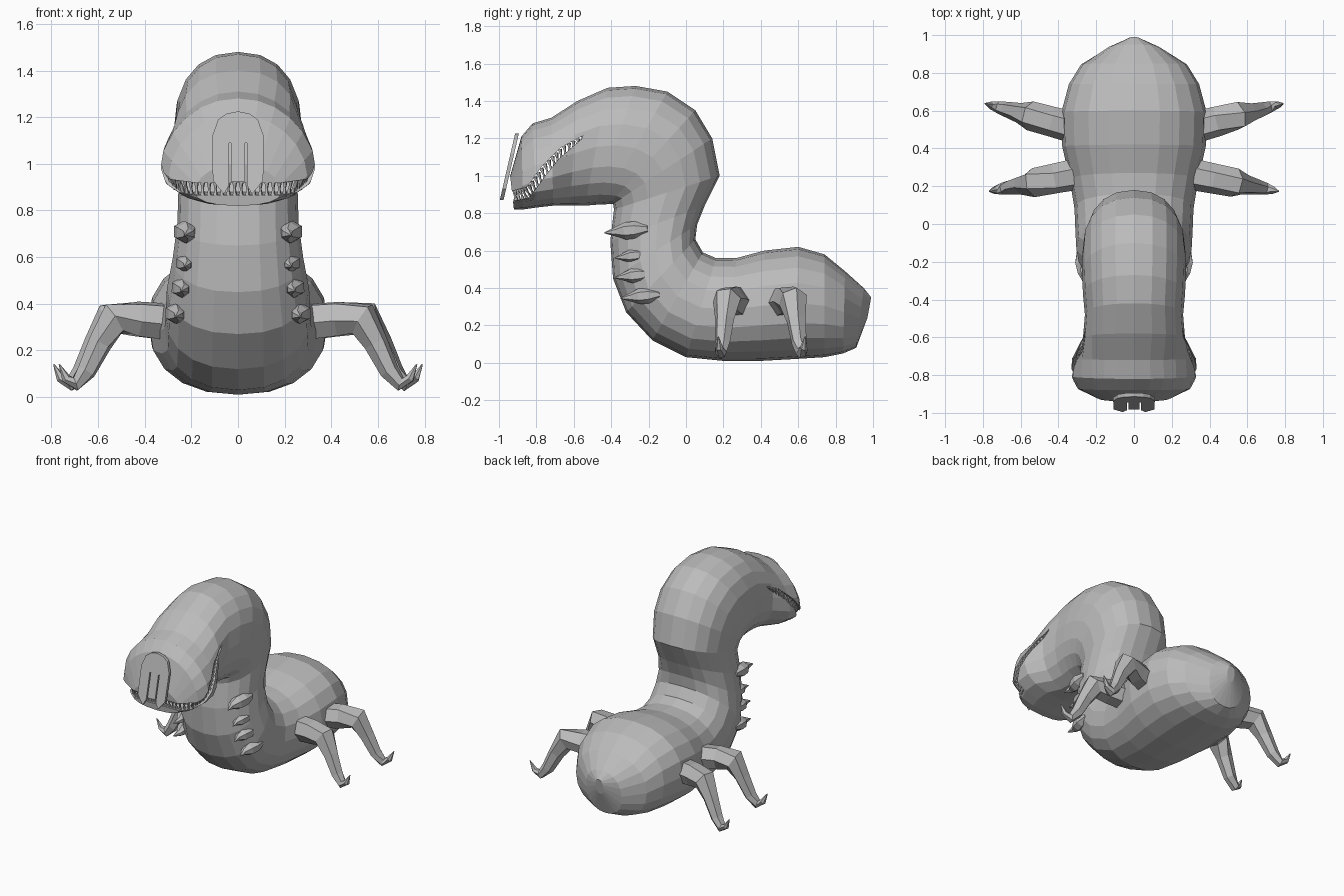
import bpy, bmesh, math
from mathutils import Vector
from mathutils.bvhtree import BVHTree

if "Cube" in bpy.data.objects:
    bpy.data.objects.remove(bpy.data.objects["Cube"])

GREY = (0.5, 0.5, 0.5, 1)
mat = bpy.data.materials.new("grey skin")
mat.use_nodes = True
mat.diffuse_color = GREY
mat.node_tree.nodes["Principled BSDF"].inputs["Base Color"].default_value = GREY


def finish(bm, name):
    bmesh.ops.recalc_face_normals(bm, faces=bm.faces)
    me = bpy.data.meshes.new(name)
    bm.to_mesh(me)
    bm.free()
    me.materials.append(mat)
    ob = bpy.data.objects.new(name, me)
    bpy.context.scene.collection.objects.link(ob)
    return ob


def skin(bm, rings):
    """Join rings of points into a closed skin."""
    loops = [[bm.verts.new(p) for p in ring] for ring in rings]
    n = len(loops[0])
    for a, b in zip(loops, loops[1:]):
        for i in range(n):
            j = (i + 1) % n
            bm.faces.new((a[i], a[j], b[j], b[i]))
    bm.faces.new(loops[0][::-1])
    bm.faces.new(loops[-1])


def tube(bm, path, sides=6):
    """Tapered tube through (x, y, z, radius) points."""
    pts = [Vector(p[:3]) for p in path]
    rings = []
    for i, p in enumerate(pts):
        d = (pts[min(i + 1, len(pts) - 1)] - pts[max(i - 1, 0)]).normalized()
        u = d.cross(Vector((0.3, 0.9, 0.1))).normalized()
        if abs(d.y) > 0.75:
            u = d.cross(Vector((0, 0, 1))).normalized()
        v = d.cross(u)
        angles = [math.tau * (k + 0.5) / sides for k in range(sides)]
        rings.append([p + path[i][3] * (u * math.cos(a) + v * math.sin(a)) for a in angles])
    skin(bm, rings)


def prism(bm, outline, offset):
    """Extrude a flat outline along an offset."""
    face = bm.faces.new([bm.verts.new(p) for p in outline])
    ext = bmesh.ops.extrude_face_region(bm, geom=[face])
    moved = [v for v in ext["geom"] if isinstance(v, bmesh.types.BMVert)]
    bmesh.ops.translate(bm, verts=moved, vec=offset)


# Body sections, tail to nose: back y, z, belly y, z, half width
SECTIONS = [
    (.99, .35, .97, .24, .03), (.95, .40, .91, .08, .14), (.85, .49, .84, .05, .28),
    (.74, .58, .74, .03, .345), (.60, .62, .58, .02, .385), (.42, .60, .40, .01, .38),
    (.27, .56, .20, .01, .34), (.16, .56, 0, .03, .315), (.09, .59, -.18, .12, .31),
    (.05, .66, -.32, .27, .305), (.06, .74, -.39, .45, .28), (.10, .84, -.405, .65, .26),
    (.18, 1.0, -.385, .82, .255), (.14, 1.2, -.39, .85, .27), (.05, 1.35, -.41, .85, .275),
    (-.1, 1.45, -.44, .845, .275), (-.27, 1.48, -.48, .845, .27),
    (-.42, 1.47, -.54, .84, .26), (-.58, 1.40, -.62, .84, .27), (-.72, 1.31, -.71, .84, .315),
    (-.82, 1.28, -.8, .83, .32), (-.88, 1.21, -.87, .82, .285), (-.94, 1.0, -.92, .82, .18)]
SIDES = 20
rings = []
for ty, tz, by, bz, w in SECTIONS:
    top, low = Vector((0, ty, tz)), Vector((0, by, bz))
    mid, half = (top + low) / 2, (top - low) / 2
    taper = 0.25 if ty < -.65 else 0
    ring = []
    for k in range(SIDES):
        a = math.tau * k / SIDES
        s, c = math.sin(a), math.cos(a)
        s, c = (math.copysign(abs(t) ** 0.88, t) for t in (s, c))
        ring.append(mid + half * c + Vector((w * s * (1 - taper * c), 0, 0)))
    rings.append(ring)
bm = bmesh.new()
skin(bm, rings)
bmesh.ops.recalc_face_normals(bm, faces=bm.faces)
surface = BVHTree.FromBMesh(bm)
body = finish(bm, "body")

# Mouth opening
UPPER = [(-.55, 1.215), (-.67, 1.15), (-.77, 1.05), (-.85, .94), (-1.05, .885)]
LOWER = [(-.56, 1.195), (-.68, 1.09), (-.76, .99), (-.84, .88), (-1.05, .845)]
bm = bmesh.new()
prism(bm, [(-.6, y, z) for y, z in UPPER + LOWER[::-1]], (1.2, 0, 0))
cutter = finish(bm, "mouth_cutter")
cutter.hide_render = True
mod = body.modifiers.new("mouth", "BOOLEAN")
mod.operation, mod.solver, mod.object = "DIFFERENCE", "EXACT", cutter
bpy.context.view_layer.objects.active = body
bpy.ops.object.modifier_apply(modifier=mod.name)
bpy.data.objects.remove(cutter)


def lip(edge, count):
    """Evenly spaced points where a lip edge meets the skin."""
    dense = []
    for (y0, z0), (y1, z1) in zip(edge, edge[1:]):
        for k in range(60):
            t = k / 60
            y, z = y0 + (y1 - y0) * t, z0 + (z1 - z0) * t
            hit = surface.ray_cast(Vector((1, y, z)), Vector((-1, 0, 0)))[0]
            if hit and hit.x > 0:
                dense.append(hit)
    dense.append(Vector((0, dense[-1].y, dense[-1].z)))
    lengths = [0]
    for a, b in zip(dense, dense[1:]):
        lengths.append(lengths[-1] + (b - a).length)
    out = []
    for k in range(count):
        goal = lengths[-1] * (k + 0.5) / count
        i = next(i for i, s in enumerate(lengths) if s >= goal)
        t = (goal - lengths[i - 1]) / (lengths[i] - lengths[i - 1])
        out.append(dense[i - 1].lerp(dense[i], t))
    return out


# Teeth along both lips
TEETH = 26
bm = bmesh.new()
up, down = lip(UPPER, TEETH), lip(LOWER, TEETH)
for k in range(TEETH):
    for base, other in ((up[k], down[k]), (down[k], up[k])):
        inset = Vector((0.94, 1, 1))
        root = base * 1
        root.x *= inset.x
        root.y += 0.012
        aim = other - base
        aim.x *= 0.5
        tip = root + aim * 0.85
        root -= aim * 0.15
        for side in (1, -1):
            flip = Vector((side, 1, 1))
            tube(bm, [(*(root * flip), .013), (*(tip * flip), .001)], 4)
finish(bm, "teeth")

# Slotted nose plate, leaning forward at its foot
half = [(0, .925), (.03, .925), (.03, 1.09), (.038, 1.09), (.038, .91), (.06, .87), (.085, .9),
        (.108, .93), (.11, 1.12), (.085, 1.19), (.05, 1.215), (0, 1.225)]
outline = half + [(-x, z) for x, z in half[-2:0:-1]]
bm = bmesh.new()
prism(bm, [(x, -.915 - (1.22 - z) * .23, z) for x, z in outline], (0, .02, 0))
finish(bm, "nose_plate")

# Walking legs: reach x, height z, radius, then swept front or back
LEG = [(.28, .32, .085), (.44, .335, .08), (.55, .335, .078), (.61, .23, .053),
       (.67, .11, .042), (.72, .055, .032), (.76, .08, .02), (.79, .14, .003)]
for name, root_y, sweep, trim in (("front_leg", .27, -.19, .97), ("rear_leg", .50, .27, 1)):
    for side, label in ((1, "left"), (-1, "right")):
        bm = bmesh.new()
        tube(bm, [(side * x * trim, root_y + sweep * (x - .28), z, r) for x, z, r in LEG])
        finish(bm, f"{label}_{name}")

# Rows of small claw legs on the chest
CLAWS = [(.71, .235, -.27, 1.1), (.575, .235, -.255, .85), (.47, .25, -.24, .95), (.36, .275, -.2, 1)]
SHAPE = [(.01, .06, .02), (0, 0, .042), (-.012, -.05, .042), (-.02, -.1, .022), (-.008, -.15, .003)]
for side, label in ((1, "left"), (-1, "right")):
    bm = bmesh.new()
    for z, x, y, size in CLAWS:
        tube(bm, [(side * (x + dx * size), y + dy * size, z + dy * .1, r * size)
                  for dx, dy, r in SHAPE])
    finish(bm, f"{label}_chest_claws")
